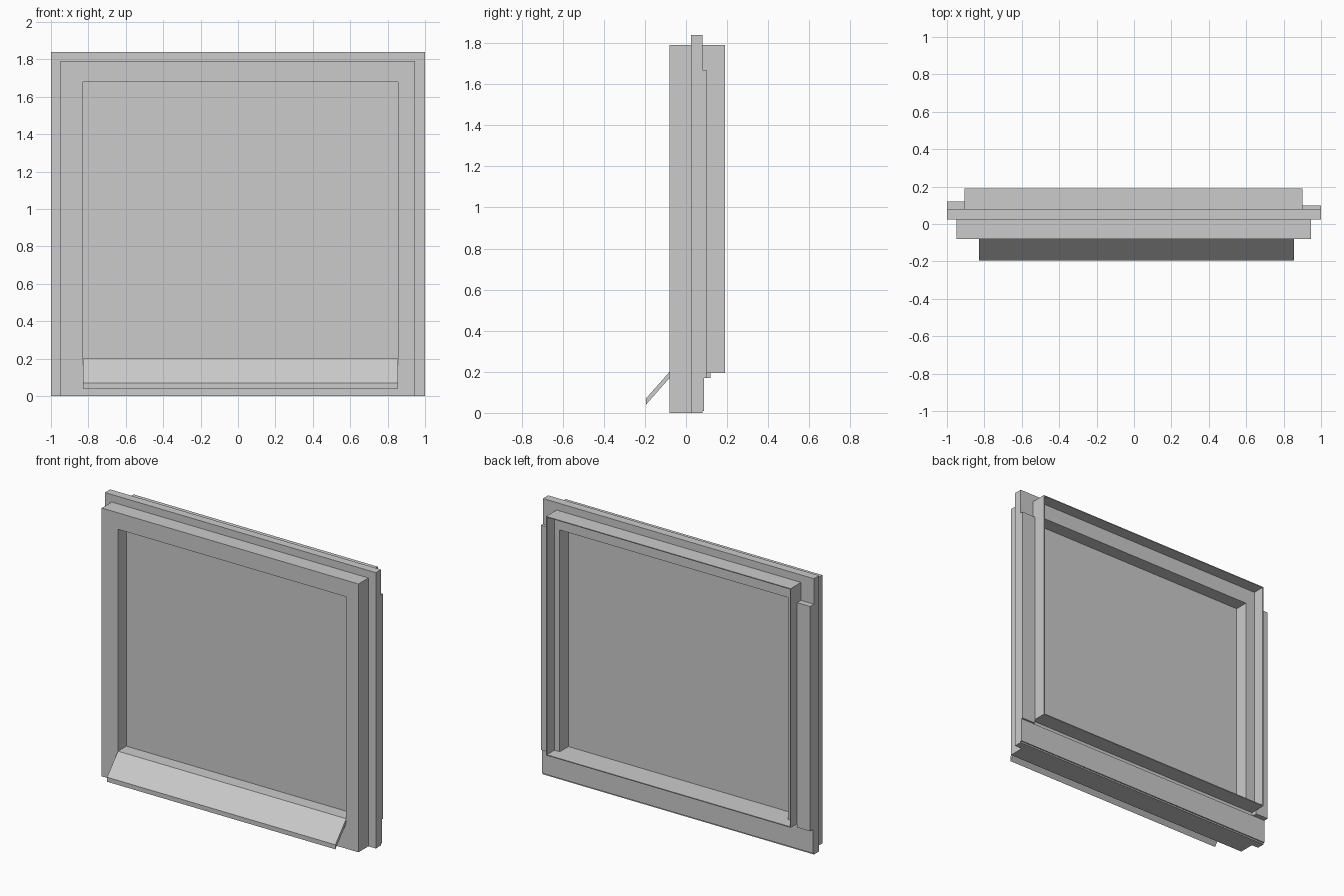
import bpy
import bmesh

cube = bpy.data.objects.get("Cube")
if cube:
    bpy.data.objects.remove(cube, do_unlink=True)

# One plain grey for the whole window
GREY = (0.6, 0.6, 0.6, 1)
grey = bpy.data.materials.new("plain_grey")
grey.use_nodes = True
grey.diffuse_color = GREY
grey.node_tree.nodes["Principled BSDF"].inputs["Base Color"].default_value = GREY


def finish(name, bm):
    bmesh.ops.recalc_face_normals(bm, faces=bm.faces)
    mesh = bpy.data.meshes.new(name)
    bm.to_mesh(mesh)
    bm.free()
    mesh.materials.append(grey)
    obj = bpy.data.objects.new(name, mesh)
    bpy.context.collection.objects.link(obj)
    return obj


def prism(name, profile, x0, x1):
    """Extrude a (y, z) profile along x."""
    bm = bmesh.new()
    face = bm.faces.new([bm.verts.new((x0, y, z)) for y, z in profile])
    moved = bmesh.ops.extrude_face_region(bm, geom=[face])["geom"]
    verts = [v for v in moved if isinstance(v, bmesh.types.BMVert)]
    bmesh.ops.translate(bm, verts=verts, vec=(x1 - x0, 0, 0))
    return finish(name, bm)


def box(name, x0, x1, y0, y1, z0, z1):
    return prism(name, [(y0, z0), (y1, z0), (y1, z1), (y0, z1)], x0, x1)


def frame(name, outer, inner, y0, y1):
    """Rectangular ring; outer and inner are (x0, x1, z0, z1)."""
    bm = bmesh.new()
    loops = []
    for (x0, x1, z0, z1), y in ((outer, y0), (outer, y1), (inner, y1), (inner, y0)):
        corners = ((x0, z0), (x1, z0), (x1, z1), (x0, z1))
        loops.append([bm.verts.new((x, y, z)) for x, z in corners])
    for i in range(4):
        a, b = loops[i], loops[(i + 1) % 4]
        for j in range(4):
            k = (j + 1) % 4
            bm.faces.new((a[j], a[k], b[k], b[j]))
    return finish(name, bm)


def inset(rect, t):
    x0, x1, z0, z1 = rect
    return (x0 + t, x1 - t, z0 + t, z1 - t)


opening = (-0.83, 0.855, 0.2, 1.68)
lip = (-0.905, 0.9, 0.195, 1.79)

# Stepped frame layers, front to back
frame("front_frame", (-0.95, 0.945, 0, 1.79), opening, -0.08, 0.025)
frame("wall_flange", (-1, 1, 0, 1.84), opening, 0.025, 0.08)
frame("inner_ledge", inset(lip, 0.004), opening, 0.08, 0.11)
frame("back_lip", lip, inset(lip, 0.006), 0.08, 0.19)

# Thicker side strips and bottom rail behind the flange
box("left_strip", 0.9, 1, 0.08, 0.1, 0.17, 1.67)
box("right_strip", -1, -0.905, 0.08, 0.12, 0.17, 1.67)
box("bottom_rail", -1, 1, 0.08, 0.088, 0.01, 0.17)

# Pane filling the opening
box("pane", -0.84, 0.865, 0.008, 0.018, 0.19, 1.69)

# Sloping drip sill at the front
prism("sloping_sill", [(-0.08, 0.2), (-0.195, 0.07), (-0.195, 0.04), (-0.08, 0.17)],
      -0.83, 0.855)
